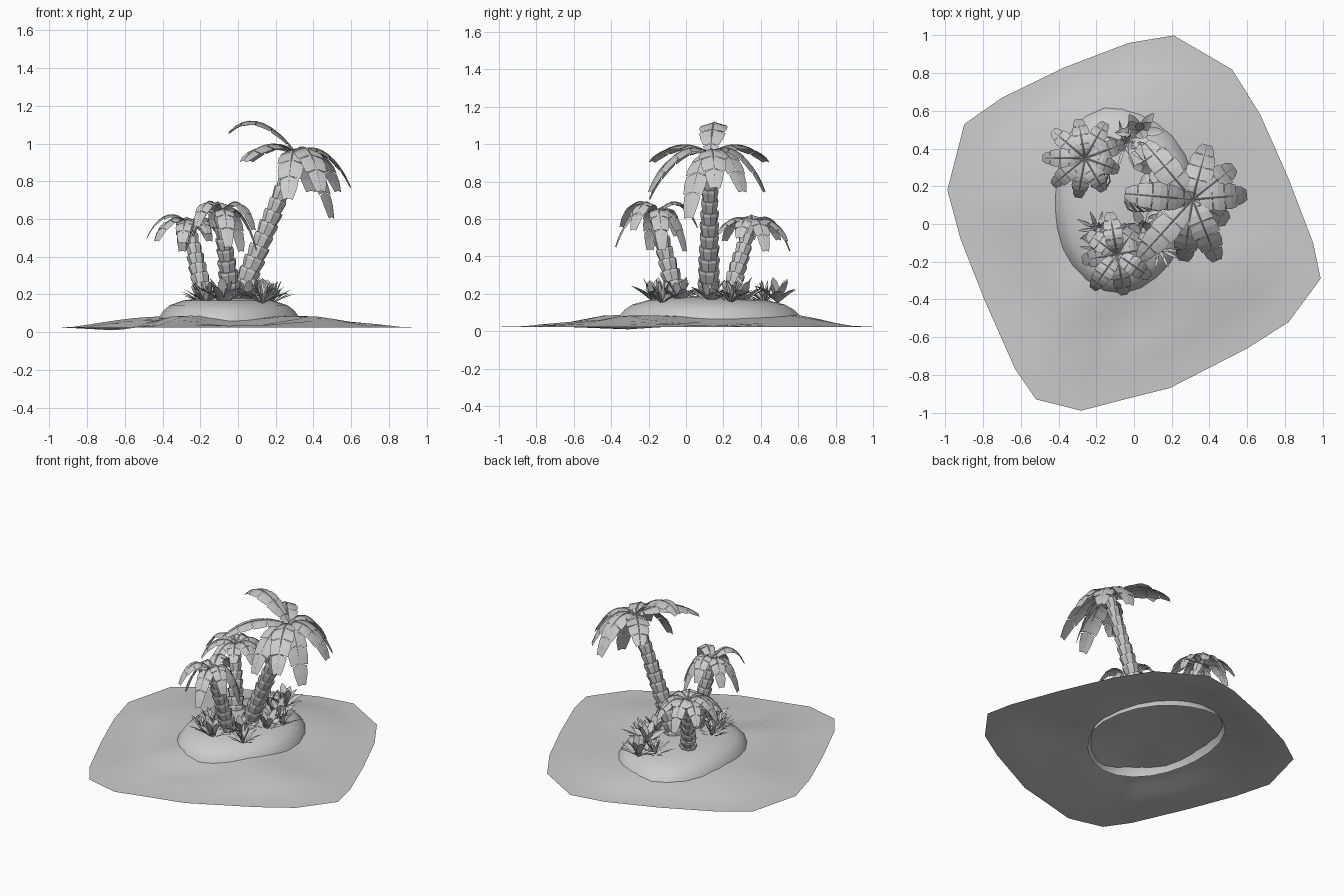
import bpy, bmesh, math, random
from mathutils import Vector

random.seed(4)
if "Cube" in bpy.data.objects:
    bpy.data.objects.remove(bpy.data.objects["Cube"])

gray = bpy.data.materials.new("plain gray")
gray.use_nodes = True
gray.diffuse_color = (0.6, 0.6, 0.6, 1)
gray.node_tree.nodes["Principled BSDF"].inputs["Base Color"].default_value = (0.6, 0.6, 0.6, 1)


def finish(bm, name, smooth=None):
    mesh = bpy.data.meshes.new(name)
    bm.to_mesh(mesh)
    bm.free()
    mesh.materials.append(gray)
    obj = bpy.data.objects.new(name, mesh)
    bpy.context.collection.objects.link(obj)
    if smooth:
        bpy.ops.object.select_all(action='DESELECT')
        obj.select_set(True)
        bpy.context.view_layer.objects.active = obj
        bpy.ops.object.shade_smooth_by_angle(angle=math.radians(smooth))
    return obj


def skin(bm, rings):
    """Bridge closed rings of vertices."""
    for a, b in zip(rings, rings[1:]):
        for i in range(len(a)):
            j = (i + 1) % len(a)
            bm.faces.new((a[i], a[j], b[j], b[i]))


# Wide sand sheet with a flat rim, open below
OUTLINE = [(-.99, .18), (-.92, -.08), (-.79, -.41), (-.63, -.77), (-.52, -.93), (-.28, -.99),
           (-.05, -.93), (.19, -.87), (.6, -.66), (.82, -.52), (.99, -.29), (.95, -.1),
           (.82, .24), (.67, .58), (.52, .82), (.21, 1), (-.03, .96), (-.37, .83),
           (-.7, .67), (-.9, .53)]
CENTER = Vector((-.04, .1, 0))
# x, y, height, radius of the dunes and hollows
DUNES = [(-.6, -.4, -.045, .2), (-.36, -.4, .03, .17), (.38, -.3, .025, .18), (.02, -.5, -.03, .17),
         (-.1, .55, .03, .25), (.5, .1, -.02, .2), (-.55, .2, .012, .2), (.25, -.6, .012, .15)]


def sand_height(x, y, f):
    z = .024 + .085 * max(0, 1 - f / .9) ** .85
    for dx, dy, h, r in DUNES:
        z += h * math.exp(-((x - dx) ** 2 + (y - dy) ** 2) / r ** 2) * min(1, (1 - f) * 4)
    return max(0, z)


bm = bmesh.new()
rings = []
for f in (1, .88, .8, .71, .62, .53, .44, .34, .2):
    ring = []
    for px, py in OUTLINE:
        p = CENTER.lerp(Vector((px, py, 0)), f)
        ring.append(bm.verts.new((p.x, p.y, sand_height(p.x, p.y, f))))
    rings.append(ring)
skin(bm, rings)
bm.faces.new(rings[-1])
finish(bm, "sand_sheet", 80)

# Raised mound, a hollow cap set into the sand, gentler at the back
bm = bmesh.new()
rings = []
for r, z in ((1, .03), (.96, .075), (.89, .115), (.8, .143), (.62, .167), (.35, .183), (.12, .188)):
    ring = []
    for i in range(24):
        a = math.tau * i / 24
        k = r * (1 + .04 * math.sin(3 * a + 1))
        long = .56 if math.sin(a) > 0 else .46
        ring.append(bm.verts.new((-.06 + .39 * k * math.cos(a), .09 + long * k * math.sin(a), z)))
    rings.append(ring)
skin(bm, rings)
bm.faces.new(rings[-1])
finish(bm, "sand_mound", 60)


def add_frond(bm, root, az, reach, drop, arch, width, n=9):
    """Arching leaf folded along its rib, with saw-toothed edges."""
    az = math.radians(az)
    out = Vector((math.cos(az), math.sin(az), 0))
    side = Vector((-out.y, out.x, 0))

    def rib(t):
        return root + out * reach * (1 - (1 - t) ** 1.1) + Vector((0, 0, drop * t ** 1.4 + arch * 4 * t * (1 - t)))

    def edge(t, s, k=1):
        w = width * (.1 + .9 * math.sin(math.pi * t ** .85 * .94) ** .75) * k
        return rib(t) + side * s * w - Vector((0, 0, w * .3))

    mids = [bm.verts.new(rib(i / n)) for i in range(n + 1)]
    for s in (1, -1):
        for i in range(n):
            gap = .014 if i % 2 else 0
            a = bm.verts.new(edge(i / n + gap, s, .9 if gap else 1))
            b = bm.verts.new(edge((i + 1) / n, s))
            quad = (mids[i], a, b, mids[i + 1])
            bm.faces.new(quad if s < 0 else quad[::-1])
    # raised rib
    rib_rings = []
    for i in range(n + 1):
        t = i / n
        h = .005 * (1 - .8 * t)
        p = rib(t)
        rib_rings.append([bm.verts.new(p + side * h), bm.verts.new(p + Vector((0, 0, h))),
                          bm.verts.new(p - side * h), bm.verts.new(p - Vector((0, 0, h)))])
    skin(bm, rib_rings)


def trunk(name, base, top, radius, count):
    """Stack of flared collars along a leaning line."""
    bm = bmesh.new()
    base, top = Vector(base), Vector(top)
    turn = (top - base).to_track_quat('Z', 'Y')
    for i in range(count):
        a, b = base.lerp(top, i / count), base.lerp(top, (i + 1.15) / count)
        r = radius * (1 - .38 * i / count)
        rings = []
        for t, k in ((0, .78), (.8, 1), (1, .96)):
            rings.append([bm.verts.new(a.lerp(b, t) + turn @ Vector((
                r * k * math.cos(math.tau * (j + i * .3) / 8),
                r * k * math.sin(math.tau * (j + i * .3) / 8), 0))) for j in range(8)])
        skin(bm, rings)
        bm.faces.new(rings[0][::-1])
        bm.faces.new(rings[-1])
    finish(bm, name)


def crown(name, root, fronds, width):
    bm = bmesh.new()
    for az, reach, drop, arch in fronds:
        add_frond(bm, Vector(root), az, reach, drop, arch, width)
    finish(bm, name, 40)


# Tall leaning palm
trunk("tall_trunk", (-.01, .12, .14), (.31, .13, .94), .064, 13)
crown("tall_crown", (.31, .13, .95),
      [(175, .36, .11, .12), (130, .39, -.04, .06), (228, .42, -.04, .06), (262, .33, -.24, .07),
       (292, .35, -.2, .08), (328, .22, -.34, .05), (5, .29, -.18, .07), (38, .28, -.2, .07),
       (75, .3, -.2, .08)], .075)

# Two short palms
trunk("front_trunk", (-.03, -.04, .14), (-.09, -.16, .61), .06, 8)
crown("front_crown", (-.09, -.16, .62),
      [(10 + 45 * i, random.uniform(.18, .23), random.uniform(-.2, -.03), random.uniform(.07, .1))
       for i in range(8)], .052)
trunk("rear_trunk", (-.17, .22, .14), (-.26, .34, .56), .058, 8)
crown("rear_crown", (-.26, .35, .57),
      [(20 + 40 * i, random.uniform(.19, .23), random.uniform(-.15, -.02), random.uniform(.05, .08))
       for i in range(9)], .05)


def plant(name, x, y, count, length, width):
    """Rosette of pointed leaves, outer ring low and inner ring upright."""
    bm = bmesh.new()
    root = Vector((x, y, .15))
    up = Vector((0, 0, 1))
    for i in range(count):
        az = math.tau * i / count + random.uniform(-.2, .2)
        tilt = math.radians((34, 66)[i % 2] + random.uniform(-8, 8))
        out = Vector((math.cos(az), math.sin(az), 0))
        side = Vector((-out.y, out.x, 0)) * width
        size = length * random.uniform(.85, 1.1)
        pts = [root + size * (out * math.cos(tilt) * t + up * (math.sin(tilt) * t - .12 * t * t))
               for t in (0, .5, .78, 1)]
        mid = [bm.verts.new(p) for p in pts]
        for s in (1, -1):
            e = [bm.verts.new(p + side * s * k + up * width * k * .4)
                 for p, k in zip(pts[:3], (.35, 1, .7))]
            loops = [(mid[0], e[0], e[1], mid[1]), (mid[1], e[1], e[2], mid[2]), (mid[2], e[2], mid[3])]
            for loop in loops:
                bm.faces.new(loop if s < 0 else loop[::-1])
    finish(bm, name, 40)


# Broad leaved plants and grass clumps
for i, (x, y) in enumerate([(.03, .49), (.14, .13), (-.08, -.17), (.05, -.03), (.1, .3)]):
    plant(f"broad_plant_{i + 1}", x, y, 12, .165, .026)
for i, (x, y) in enumerate([(-.19, -.03), (.13, -.13), (.18, .24), (-.17, -.14), (-.05, .42)]):
    plant(f"grass_clump_{i + 1}", x, y, 20, .145, .009)
